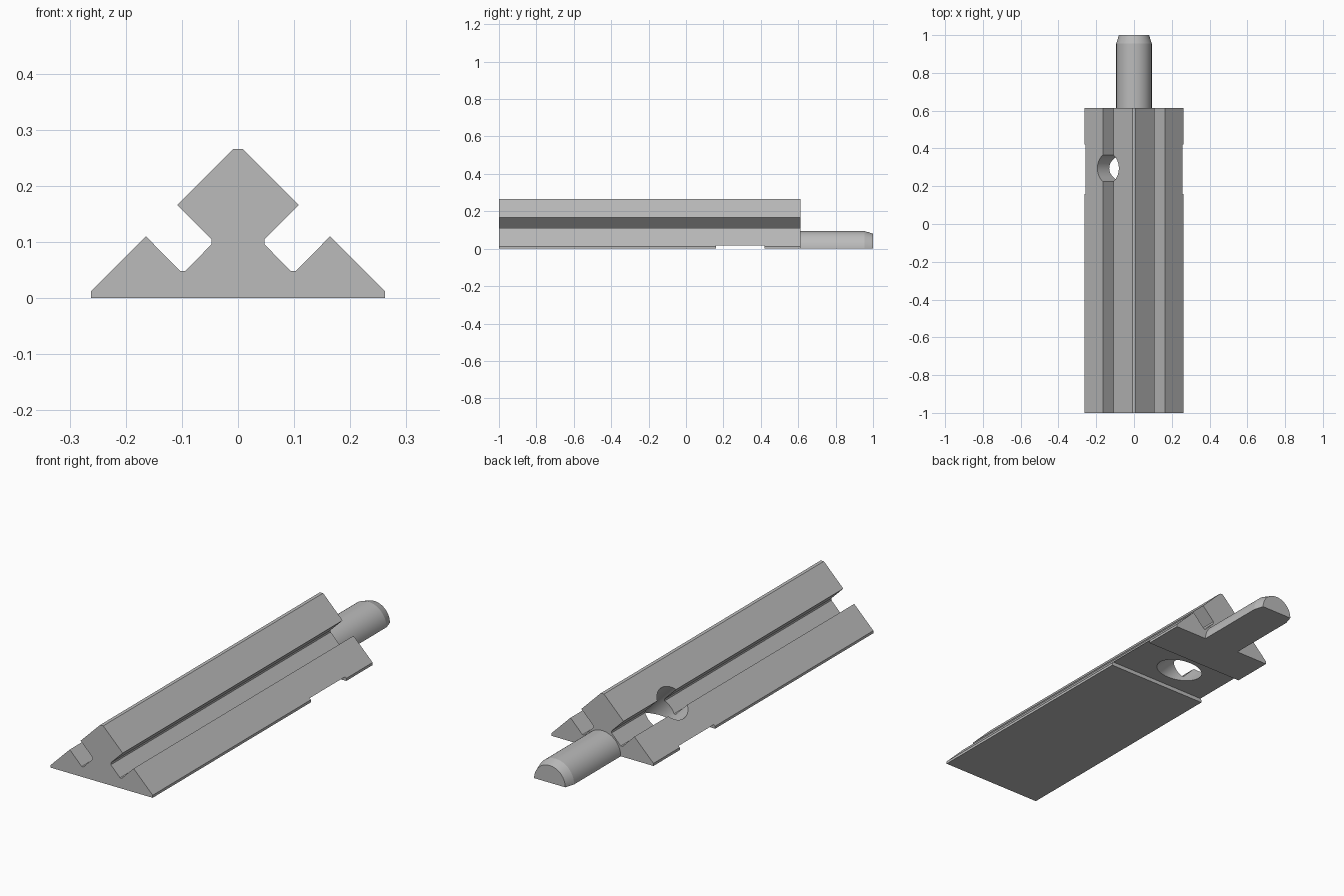
import bpy
import bmesh
import math

cube = bpy.data.objects.get("Cube")
if cube:
    bpy.data.objects.remove(cube, do_unlink=True)

FRONT, BACK, TIP = -1.0, 0.613, 1.0
HOLE_Y = 0.295

grey = bpy.data.materials.new("plain grey")
grey.use_nodes = True
grey.diffuse_color = (0.5, 0.5, 0.5, 1)
grey.node_tree.nodes["Principled BSDF"].inputs["Base Color"].default_value = (0.5, 0.5, 0.5, 1)


def make_object(name, bm):
    bmesh.ops.recalc_face_normals(bm, faces=bm.faces[:])
    mesh = bpy.data.meshes.new(name)
    bm.to_mesh(mesh)
    bm.free()
    mesh.materials.append(grey)
    obj = bpy.data.objects.new(name, mesh)
    bpy.context.collection.objects.link(obj)
    return obj


def loft(name, sections):
    """Join equal-length x/z outlines, each given with its y position."""
    bm = bmesh.new()
    rings = [[bm.verts.new((x, y, z)) for x, z in outline] for y, outline in sections]
    for a, b in zip(rings, rings[1:]):
        for i in range(len(a)):
            j = (i + 1) % len(a)
            bm.faces.new((a[i], a[j], b[j], b[i]))
    bm.faces.new(rings[0])
    bm.faces.new(rings[-1])
    return make_object(name, bm)


def activate(obj):
    bpy.ops.object.select_all(action="DESELECT")
    obj.select_set(True)
    bpy.context.view_layer.objects.active = obj


def cut(obj, cutter):
    cutter.hide_render = True
    mod = obj.modifiers.new("cut", "BOOLEAN")
    mod.operation = "DIFFERENCE"
    mod.solver = "EXACT"
    mod.object = cutter
    activate(obj)
    bpy.ops.object.modifier_apply(modifier=mod.name)
    bpy.data.objects.remove(cutter, do_unlink=True)


# Rail: mirrored half profile with a diamond head and two V grooves
half = [(0.262, 0), (0.262, 0.012), (0.164, 0.11), (0.103, 0.048), (0.094, 0.048),
        (0.047, 0.096), (0.047, 0.105), (0.108, 0.166), (0.008, 0.266)]
profile = half + [(-x, z) for x, z in reversed(half)]
rail = loft("rail", [(FRONT, profile), (BACK, profile)])

# Shallow slot across the underside
slot = [(-0.4, -0.1), (0.4, -0.1), (0.4, 0.018), (-0.4, 0.018)]
cut(rail, loft("slot_cutter", [(0.16, slot), (0.42, slot)]))

# Slanted round hole from the underside out through one groove
bpy.ops.mesh.primitive_cylinder_add(vertices=64, radius=0.08, depth=1.2,
                                    location=(0, HOLE_Y, 0),
                                    rotation=(0, math.radians(-45), 0))
cut(rail, bpy.context.object)


# Half-round pin with a chamfered tip
def half_disc(radius, steps=32):
    return [(radius * math.cos(math.pi * i / steps), radius * math.sin(math.pi * i / steps))
            for i in range(steps + 1)]


pin = loft("pin", [(BACK - 0.01, half_disc(0.094)), (0.955, half_disc(0.094)),
                   (TIP, half_disc(0.08))])

for part in (rail, pin):
    activate(part)
    bpy.ops.object.shade_smooth_by_angle(angle=math.radians(15))
